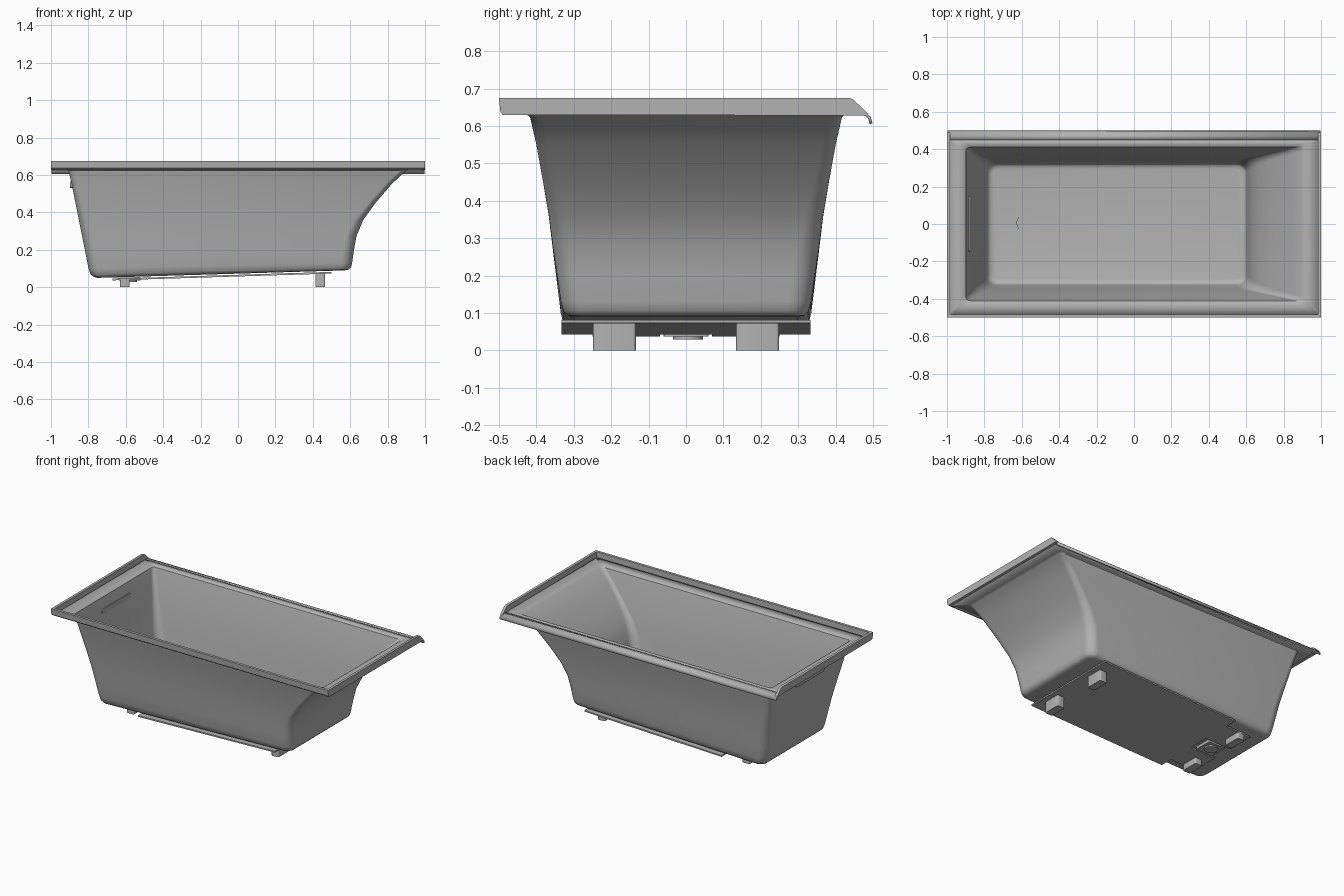
import bpy, bmesh, math

cube = bpy.data.objects.get("Cube")
if cube:
    bpy.data.objects.remove(cube, do_unlink=True)

grey = bpy.data.materials.new("grey_enamel")
grey.use_nodes = True
colour = (0.45, 0.45, 0.45, 1)
grey.diffuse_color = colour
grey.node_tree.nodes["Principled BSDF"].inputs["Base Color"].default_value = colour


def finish(name, bm, angle=35):
    mesh = bpy.data.meshes.new(name)
    bm.to_mesh(mesh)
    bm.free()
    obj = bpy.data.objects.new(name, mesh)
    bpy.context.collection.objects.link(obj)
    mesh.materials.append(grey)
    bpy.ops.object.select_all(action="DESELECT")
    obj.select_set(True)
    bpy.context.view_layer.objects.active = obj
    bpy.ops.object.shade_smooth_by_angle(angle=math.radians(angle))
    return obj


def thicken(obj, amount):
    mod = obj.modifiers.new("thickness", "SOLIDIFY")
    mod.thickness, mod.offset = amount, 1


def rounded_rect(x0, x1, y0, y1, r, steps=8):
    """Counter-clockwise outline with rounded corners."""
    pts = []
    corners = [(x1 - r, y1 - r), (x0 + r, y1 - r), (x0 + r, y0 + r), (x1 - r, y0 + r)]
    for k, (cx, cy) in enumerate(corners):
        for s in range(steps + 1):
            a = math.pi / 2 * (k + s / steps)
            pts.append((cx + r * math.cos(a), cy + r * math.sin(a)))
    return pts


def prism(name, points, vector, bevel=0):
    """Extrude a closed 3D outline along a vector."""
    bm = bmesh.new()
    face = bm.faces.new([bm.verts.new(p) for p in points])
    new = bmesh.ops.extrude_face_region(bm, geom=[face])["geom"]
    bmesh.ops.translate(bm, verts=[v for v in new if isinstance(v, bmesh.types.BMVert)], vec=vector)
    bmesh.ops.recalc_face_normals(bm, faces=bm.faces)
    if bevel:
        bmesh.ops.bevel(bm, geom=bm.edges[:], offset=bevel, segments=2, affect="EDGES")
    return finish(name, bm)


# Basin and deck: rings of x0, x1, half width, left z, right z, corner radius
rings = [
    (-0.99, 0.99, 0.49, 0.63, 0.63, 0.004),
    (-0.915, 0.912, 0.425, 0.63, 0.63, 0.03),
    (-0.906, 0.9, 0.417, 0.624, 0.624, 0.03),
    (-0.889, 0.82, 0.4, 0.55, 0.55, 0.035),
    (-0.869, 0.735, 0.382, 0.45, 0.45, 0.04),
    (-0.851, 0.67, 0.367, 0.36, 0.36, 0.05),
    (-0.833, 0.634, 0.356, 0.27, 0.275, 0.06),
    (-0.815, 0.62, 0.345, 0.18, 0.2, 0.06),
    (-0.799, 0.61, 0.335, 0.1, 0.13, 0.06),
    (-0.788, 0.604, 0.328, 0.069, 0.106, 0.055),
    (-0.772, 0.592, 0.316, 0.055, 0.094, 0.045),
    (-0.75, 0.572, 0.298, 0.05, 0.09, 0.03),
]
bm = bmesh.new()
loops = []
for i, (x0, x1, h, zl, zr, r) in enumerate(rings):
    back = 0.455 if i == 0 else h
    loops.append([bm.verts.new((x, y, zl + (zr - zl) * (x - x0) / (x1 - x0)))
                  for x, y in rounded_rect(x0, x1, -h, back, r)])
for a, b in zip(loops, loops[1:]):
    for i in range(len(a)):
        j = (i + 1) % len(a)
        bm.faces.new((a[i], a[j], b[j], b[i]))
bm.faces.new(loops[-1])
thicken(finish("basin", bm), 0.008)

# Rolled lip along the open long edge
bm = bmesh.new()
lip = [(0.45, 0.63), (0.468, 0.63), (0.479, 0.627), (0.487, 0.62), (0.491, 0.605)]
rows = [[bm.verts.new((x, y, z)) for y, z in lip] for x in (-0.998, 0.998)]
for i in range(len(lip) - 1):
    bm.faces.new((rows[0][i], rows[1][i], rows[1][i + 1], rows[0][i + 1]))
thicken(finish("rolled_lip", bm), 0.008)

# Raised flange on the two ends and the other long edge
end_profile = [(-0.5, 0.675), (0.437, 0.675), (0.447, 0.671), (0.488, 0.632),
               (0.478, 0.628), (-0.488, 0.63), (-0.496, 0.637)]
for side, x in (("right", -1), ("left", 0.983)):
    prism(side + "_flange", [(x, y, z) for y, z in end_profile], (0.017, 0, 0))
long_profile = [(-0.5, 0.675), (-0.483, 0.675), (-0.483, 0.63), (-0.488, 0.63), (-0.496, 0.637)]
prism("long_flange", [(-1, y, z) for y, z in long_profile], (2, 0, 0))

# Support board, tilted with the floor, with a tongue either side of the drain
board = [(0.5, -0.333), (0.5, 0.333), (-0.49, 0.333), (-0.49, 0.25), (-0.67, 0.25), (-0.67, 0.07),
         (-0.49, 0.07), (-0.49, -0.07), (-0.67, -0.07), (-0.67, -0.25), (-0.49, -0.25), (-0.49, -0.333)]
prism("support_board", [(x, y, 0.0575 + 0.031 * x) for x, y in board], (0, 0, 0.009))

# Four feet
for end, x, top in (("right", -0.605, 0.05), ("left", 0.44, 0.08)):
    for side, y in (("front", -0.1915), ("back", 0.1915)):
        foot = rounded_rect(x - 0.026, x + 0.026, y - 0.0575, y + 0.0575, 0.008, 3)
        prism(f"{end}_{side}_foot", [(px, py, 0) for px, py in foot], (0, 0, top))

# Drain: square pad and outlet below, round cover inside
pad = rounded_rect(-0.64, -0.52, -0.06, 0.06, 0.006, 2)
prism("drain_pad", [(x, y, 0.037) for x, y in pad], (0, 0, 0.018))
for name, radius, z, height in (("drain_outlet", 0.04, 0.029, 0.02), ("drain_cover", 0.048, 0.058, 0.012)):
    disc = rounded_rect(-0.58 - radius, -0.58 + radius, 0.005 - radius, 0.005 + radius, radius * 0.999)
    prism(name, [(x, y, z) for x, y in disc], (0, 0, height))

# Overflow slot bar through the end wall
slot = rounded_rect(-0.15, 0.15, 0.53, 0.565, 0.017, 6)
prism("overflow_slot", [(-0.897, y, z) for y, z in slot], (0.02, 0, 0))
